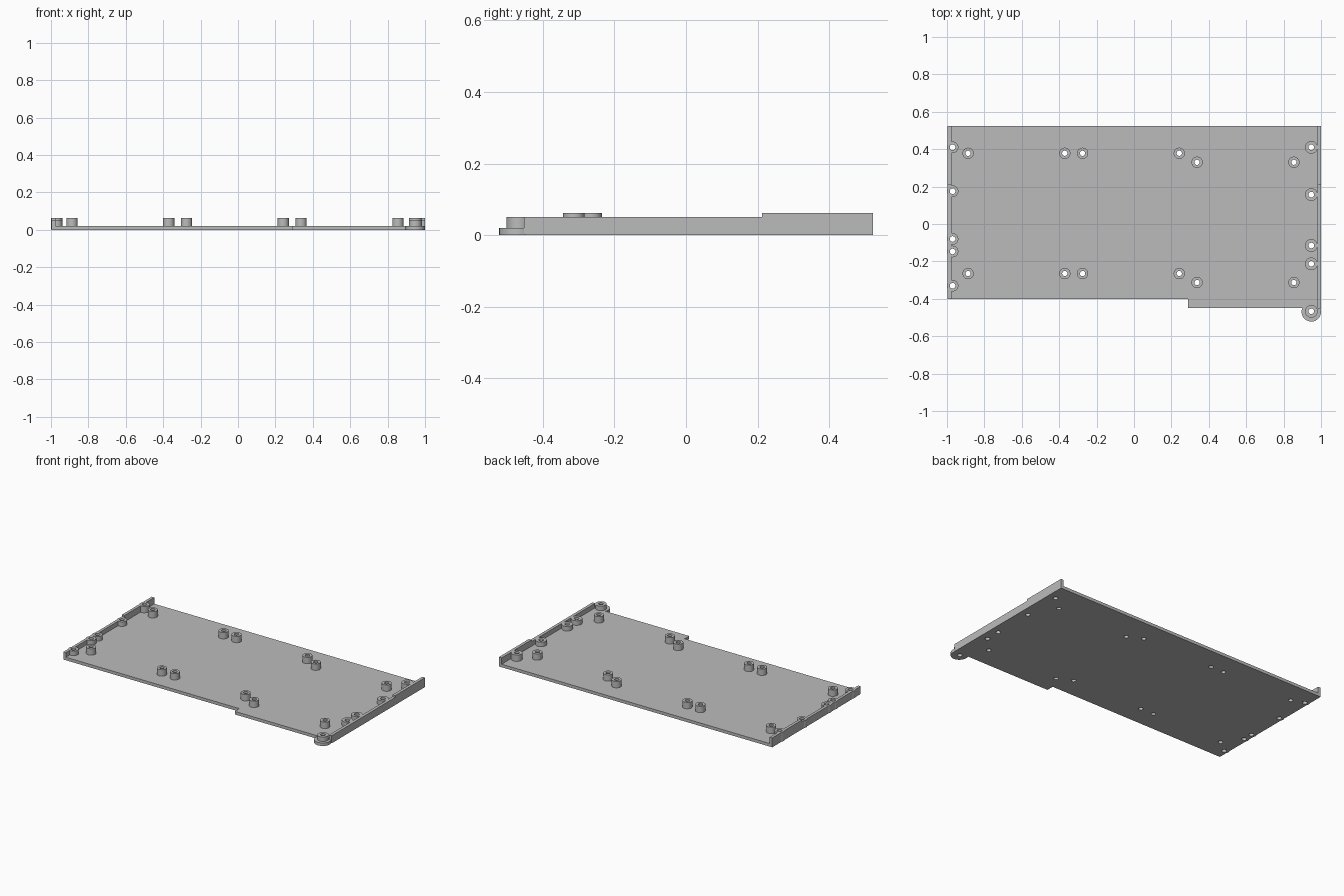
import bpy
import bmesh

if "Cube" in bpy.data.objects:
    bpy.data.objects.remove(bpy.data.objects["Cube"])

grey = bpy.data.materials.new("plain grey")
grey.use_nodes = True
colour = (0.5, 0.5, 0.5, 1)
grey.diffuse_color = colour
grey.node_tree.nodes["Principled BSDF"].inputs["Base Color"].default_value = colour

PLATE = 0.02      # plate thickness
LOW = 0.05        # front wall height
HIGH = 0.062      # rear wall and standoff height
STEP = 0.212      # where the walls step up
LEFT, RIGHT, FRONT, BACK = -0.996, 1.0, -0.4, 0.523


def extrude(name, outline, z0, z1):
    """Solid prism from a plan outline."""
    bm = bmesh.new()
    face = bm.faces.new([bm.verts.new((x, y, z0)) for x, y in outline])
    moved = bmesh.ops.extrude_face_region(bm, geom=[face])["geom"]
    verts = [v for v in moved if isinstance(v, bmesh.types.BMVert)]
    bmesh.ops.translate(bm, verts=verts, vec=(0, 0, z1 - z0))
    return finish(name, bm)


def wall(name, x0, x1, y0):
    """Side wall: stepped side profile, extruded across x."""
    profile = [(y0, 0.001), (BACK, 0.001), (BACK, HIGH),
               (STEP, HIGH), (STEP, LOW), (y0, LOW)]
    bm = bmesh.new()
    face = bm.faces.new([bm.verts.new((x0, y, z)) for y, z in profile])
    moved = bmesh.ops.extrude_face_region(bm, geom=[face])["geom"]
    verts = [v for v in moved if isinstance(v, bmesh.types.BMVert)]
    bmesh.ops.translate(bm, verts=verts, vec=(x1 - x0, 0, 0))
    return finish(name, bm)


def cylinder(name, x, y, radius, z0, z1):
    bpy.ops.mesh.primitive_cylinder_add(
        vertices=32, radius=radius, depth=z1 - z0, location=(x, y, (z0 + z1) / 2))
    ob = bpy.context.object
    ob.name = name
    ob.data.materials.append(grey)
    return ob


def finish(name, bm):
    bmesh.ops.recalc_face_normals(bm, faces=bm.faces[:])
    mesh = bpy.data.meshes.new(name)
    bm.to_mesh(mesh)
    bm.free()
    mesh.materials.append(grey)
    ob = bpy.data.objects.new(name, mesh)
    bpy.context.collection.objects.link(ob)
    return ob


def combine(ob, other, operation):
    """Apply one exact boolean."""
    mod = ob.modifiers.new("cut", "BOOLEAN")
    mod.operation, mod.solver, mod.object = operation, "EXACT", other
    bpy.ops.object.select_all(action="DESELECT")
    bpy.context.view_layer.objects.active = ob
    ob.select_set(True)
    bpy.ops.object.modifier_apply(modifier=mod.name)


# Base plate with stepped front edge and round corner lug
plate = extrude("base_plate", [(LEFT, FRONT), (0.29, FRONT), (0.29, -0.448),
                               (RIGHT, -0.448), (RIGHT, BACK), (LEFT, BACK)], 0, PLATE)
lug = cylinder("lug_disc", 0.948, -0.47, 0.052, 0, PLATE)
combine(plate, lug, "UNION")
bpy.data.objects.remove(lug)

# Side walls
left_wall = wall("right_side_wall", LEFT, -0.977, FRONT)
right_wall = wall("left_side_wall", 0.98, RIGHT, -0.452)

# Standoffs on the floor, in two matching rows
holes = []
bosses = []
for rear, front, xs in ((0.378, -0.265, (-0.887, -0.37, -0.275, 0.242)),
                        (0.33, -0.313, (0.337, 0.855))):
    for x in xs:
        for y in (rear, front):
            bosses.append(cylinder("standoff", x, y, 0.03, PLATE - 0.002, HIGH))
            holes.append((x, y, 0.014))

# Screw bosses along the walls
for x, radius, ys in ((-0.97, 0.031, (0.41, 0.175, -0.08, -0.147, -0.33)),
                      (0.948, 0.034, (0.41, 0.157, -0.115, -0.213, -0.467))):
    for y in ys:
        top = HIGH if y > STEP else LOW
        bosses.append(cylinder("wall_boss", x, y, radius, 0.001, top))
        holes.append((x, y, 0.015))

# Screw holes through everything
cutters = [cylinder("hole_cutter", x, y, r, -0.05, 0.15) for x, y, r in holes]
bpy.ops.object.select_all(action="DESELECT")
for c in cutters:
    c.select_set(True)
bpy.context.view_layer.objects.active = cutters[0]
bpy.ops.object.join()
cutter = bpy.context.object
parts = [plate, left_wall, right_wall] + bosses
for part in parts:
    combine(part, cutter, "DIFFERENCE")
bpy.data.objects.remove(cutter)

# Smooth round sides, sharp rims
bpy.ops.object.select_all(action="DESELECT")
for part in parts:
    part.select_set(True)
bpy.context.view_layer.objects.active = plate
bpy.ops.object.shade_smooth_by_angle()
